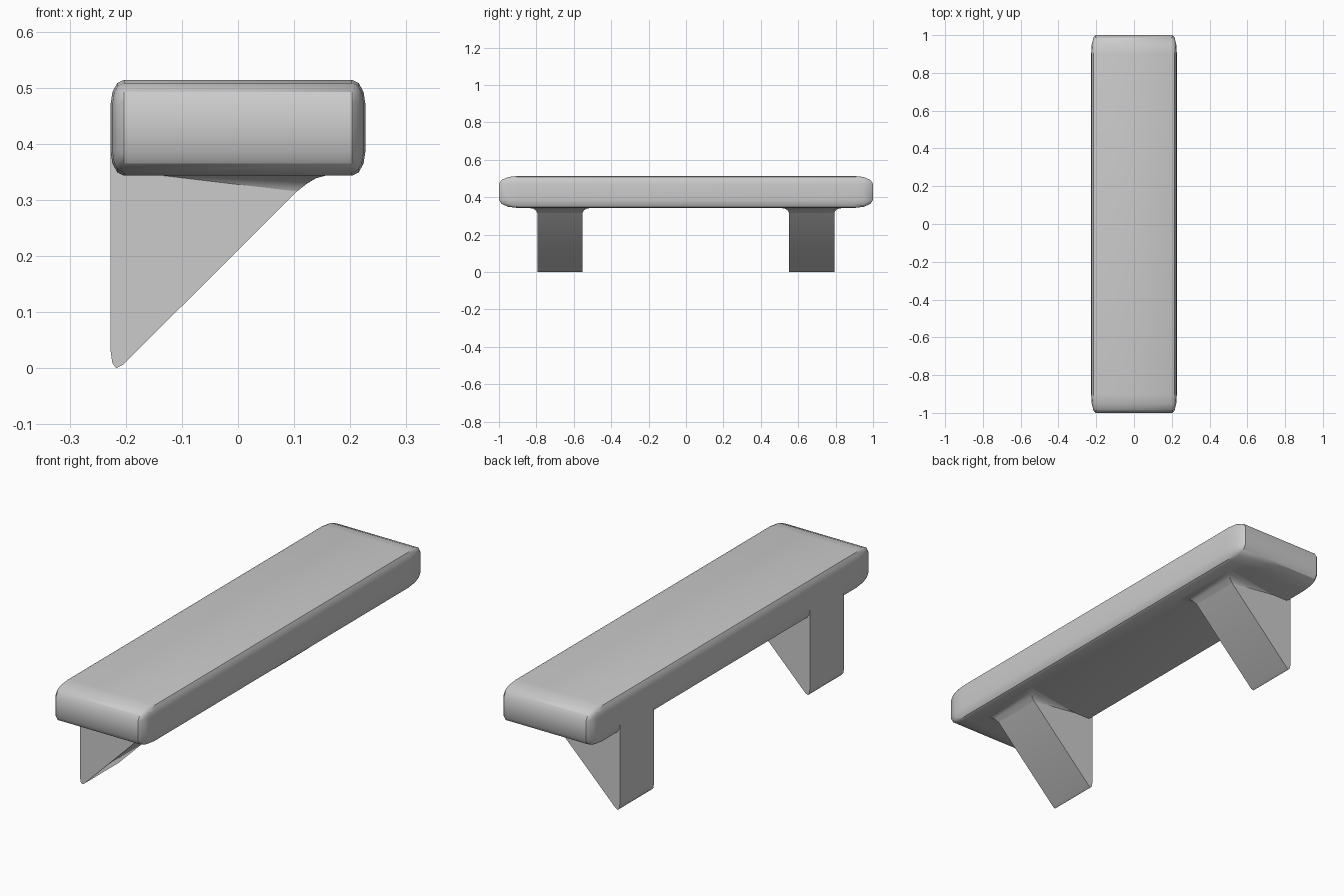
import bpy, bmesh

if "Cube" in bpy.data.objects:
    bpy.data.objects.remove(bpy.data.objects["Cube"])


def finish(name, bm, angle):
    bmesh.ops.recalc_face_normals(bm, faces=bm.faces)
    mesh = bpy.data.meshes.new(name)
    bm.to_mesh(mesh)
    bm.free()
    ob = bpy.data.objects.new(name, mesh)
    bpy.context.collection.objects.link(ob)
    bpy.ops.object.select_all(action='DESELECT')
    ob.select_set(True)
    bpy.context.view_layer.objects.active = ob
    bpy.ops.object.shade_smooth_by_angle(angle=angle)
    return ob


# Shelf board: unit-radius bevel, then scaled for elliptical edge rounding
SIZE = (0.454, 2.0, 0.171)
RADIUS = (0.024, 0.1, 0.043)
bm = bmesh.new()
bmesh.ops.create_cube(bm, size=1)
bmesh.ops.scale(bm, vec=[s / r for s, r in zip(SIZE, RADIUS)], verts=bm.verts)
bmesh.ops.bevel(bm, geom=bm.edges[:], offset=1, segments=3, profile=0.5,
                affect='EDGES')
bmesh.ops.scale(bm, vec=RADIUS, verts=bm.verts)
bmesh.ops.translate(bm, vec=(0, 0, 0.4285), verts=bm.verts)
finish("shelf_board", bm, 0.6)

# Triangular bracket profile in x, z
PROFILE = [(-0.227, 0.42), (-0.227, 0.03), (-0.224, 0.009), (-0.217, 0.0),
           (-0.205, 0.006), (0.105, 0.315), (0.105, 0.42)]
# Flare steps: forward, sideways, upward
FLARE = [(0, 0, 0), (0.018, 0.006, 0.014), (0.034, 0.021, 0.0235),
         (0.054, 0.05, 0.029)]
HALF = 0.121


def bracket(name, yc):
    bm = bmesh.new()
    # Wedge body
    verts = [bm.verts.new((x, yc - HALF, z)) for x, z in PROFILE]
    face = bm.faces.new(verts)
    ext = bmesh.ops.extrude_face_region(bm, geom=[face])
    moved = [g for g in ext['geom'] if isinstance(g, bmesh.types.BMVert)]
    bmesh.ops.translate(bm, vec=(0, 2 * HALF, 0), verts=moved)
    # Flared joint under the board, tapering to nothing towards the back
    rows = [[bm.verts.new((0.105 + fx, yc + s * (HALF + fy), 0.315 + fz))
             for s in (-1, 1)] for fx, fy, fz in FLARE]
    back = [bm.verts.new((-0.14, yc + s * HALF, 0.344)) for s in (-1, 1)]
    for a, b in zip(rows, rows[1:]):
        bm.faces.new((a[0], a[1], b[1], b[0]))
        for k in (0, 1):
            bm.faces.new((a[k], b[k], back[k]))
    # Closing cap, hidden against the board
    top = rows[-1]
    bm.faces.new((top[0], top[1], back[1], back[0]))
    finish(name, bm, 0.6)


for name, yc in (("front_bracket", -0.674), ("back_bracket", 0.672)):
    bracket(name, yc)
